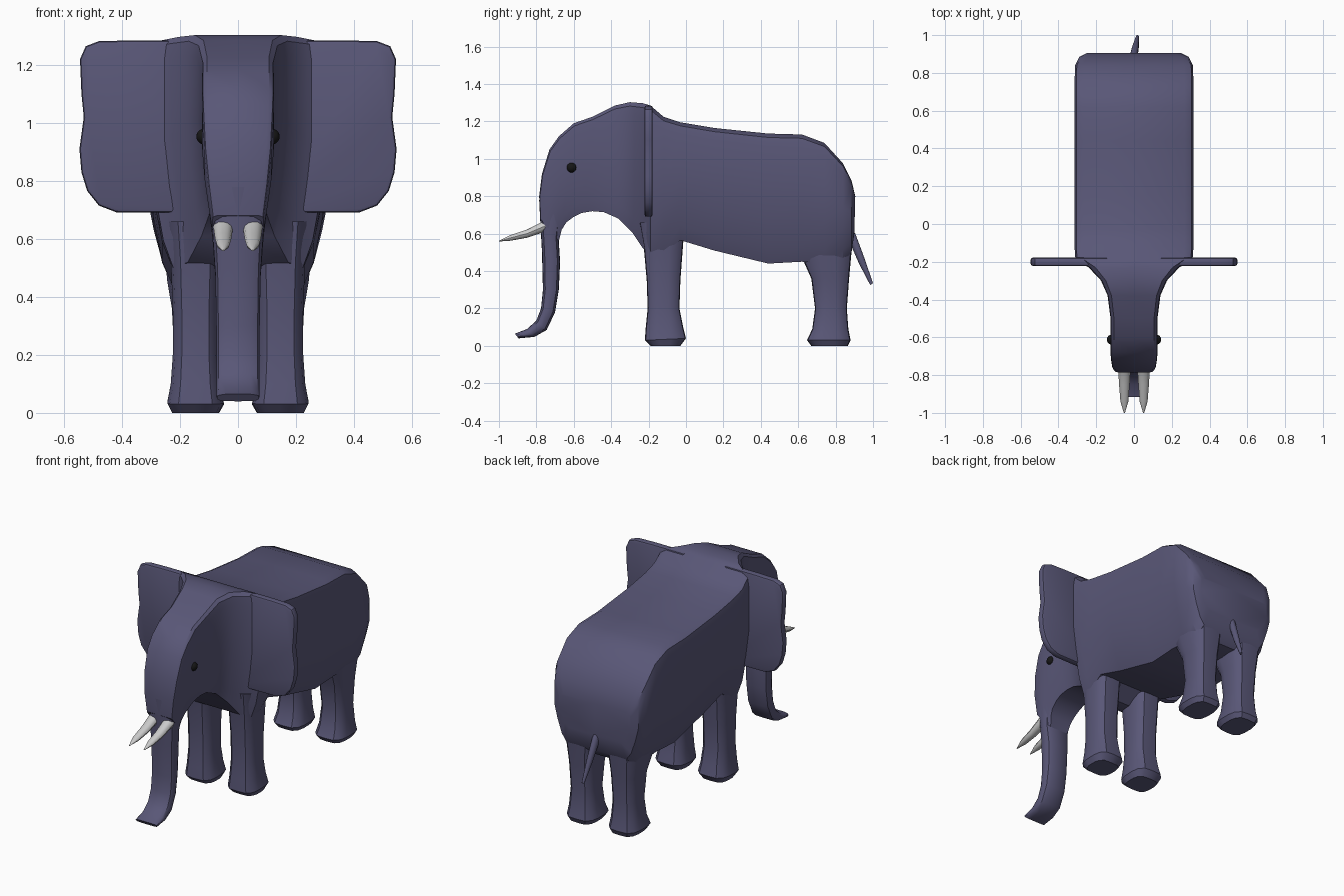
import bpy, bmesh, math
from mathutils import Vector


def material(name, rgb):
    m = bpy.data.materials.new(name)
    m.diffuse_color = (*rgb, 1)
    return m


SKIN = material("skin", (0.10, 0.095, 0.185))
IVORY = material("ivory", (0.78, 0.78, 0.76))
BLACK = material("black", (0.008, 0.008, 0.008))

# half cross-sections: (share of half width, share of the way from edge A to edge B)
SLAB = [(0, 0), (.85, 0), (.97, .03), (1, .1), (1, .45), (.93, .66), (.83, .88), (.72, 1), (0, 1)]
BOX = [(0, 0), (.6, .02), (.9, .15), (1, .35), (1, .65), (.9, .85), (.6, .98), (0, 1)]
ROUND = [(math.sin(math.pi * i / 6), (1 - math.cos(math.pi * i / 6)) / 2) for i in range(7)]


def finish(bm, name, mat, mirror=False, angle=35):
    bmesh.ops.recalc_face_normals(bm, faces=bm.faces)
    me = bpy.data.meshes.new(name)
    bm.to_mesh(me)
    bm.free()
    me.materials.append(mat)
    ob = bpy.data.objects.new(name, me)
    bpy.context.collection.objects.link(ob)
    bpy.ops.object.select_all(action='DESELECT')
    ob.select_set(True)
    bpy.context.view_layer.objects.active = ob
    bpy.ops.object.shade_smooth_by_angle(angle=math.radians(angle))
    if mirror:
        mod = ob.modifiers.new("mirror", 'MIRROR')
        mod.use_bisect_axis[0] = False
        mod.use_mirror_merge = False
    return ob


def loft(name, rows, section, mat, cx=0.0, mirror=False):
    """rows: (yA, zA, yB, zB, half width[, centre x])"""
    bm = bmesh.new()
    full = section + [(-u, t) for u, t in reversed(section[1:-1])]
    rings = []
    for ya, za, yb, zb, hw, *c in rows:
        x0 = c[0] if c else cx
        rings.append([bm.verts.new((x0 + u * hw, ya + (yb - ya) * t, za + (zb - za) * t))
                      for u, t in full])
    n = len(full)
    for a, b in zip(rings, rings[1:]):
        for i in range(n):
            j = (i + 1) % n
            bm.faces.new((a[i], a[j], b[j], b[i]))
    bm.faces.new(rings[0])
    bm.faces.new(rings[-1])
    return finish(bm, name, mat, mirror)


# torso, neck and head down to the trunk root
loft("body_and_head", [
    (.905, .80, .90, .60, .25), (.885, .885, .885, .50, .29), (.84, .975, .84, .45, .312),
    (.74, 1.085, .74, .44, .315), (.62, 1.13, .62, .45, .315), (.44, 1.135, .44, .44, .315),
    (.15, 1.165, .15, .51, .315), (-.03, 1.195, -.03, .565, .315), (-.12, 1.225, -.12, .50, .315),
    (-.19, 1.285, -.19, .50, .31), (-.23, 1.297, -.23, .52, .24), (-.30, 1.303, -.29, .61, .175),
    (-.38, 1.285, -.36, .68, .14), (-.50, 1.225, -.44, .715, .125), (-.60, 1.19, -.50, .72, .125),
    (-.68, 1.12, -.56, .71, .125), (-.73, 1.05, -.60, .69, .122), (-.77, .92, -.64, .66, .115),
    (-.785, .80, -.665, .62, .103), (-.78, .68, -.68, .56, .088)], SLAB, SKIN)

# trunk
loft("trunk", [
    (-.785, .78, -.665, .66, .10), (-.78, .68, -.68, .56, .088), (-.77, .50, -.673, .45, .078),
    (-.765, .30, -.68, .30, .075), (-.775, .20, -.70, .18, .075), (-.80, .135, -.745, .085, .075),
    (-.85, .09, -.81, .048, .074), (-.915, .065, -.895, .04, .073)], BOX, SKIN)

# legs
loft("front_leg", [
    (-.25, .66, .00, .66, .10), (-.225, .52, -.015, .55, .085), (-.21, .35, -.03, .35, .078),
    (-.205, .20, -.035, .20, .078), (-.215, .10, -.015, .10, .085), (-.22, .03, .00, .04, .097),
    (-.19, .0, -.03, .0, .08)], BOX, SKIN, .147, True)
loft("hind_leg", [
    (.58, .62, .90, .65, .11), (.63, .45, .883, .48, .10), (.67, .36, .872, .36, .083),
    (.69, .20, .86, .20, .075), (.675, .09, .868, .09, .085), (.647, .03, .88, .03, .097),
    (.67, .0, .865, .0, .08)], BOX, SKIN, .145, True)

# tail
loft("tail", [
    (.86, .66, .86, .58, .02, -.008), (.905, .60, .89, .52, .021, 0), (.95, .48, .925, .44, .018, .008),
    (1.0, .335, .985, .325, .008, .018)], ROUND, SKIN)

# ears
bm = bmesh.new()
outline = [(.14, 1.285), (.36, 1.285), (.48, 1.282), (.525, 1.265), (.545, 1.22), (.54, 1.10),
           (.532, 1.02), (.547, .91), (.54, .83), (.52, .765), (.48, .715), (.42, .692), (.14, .69)]
face = bm.faces.new([bm.verts.new((x, -.222, z)) for x, z in outline])
new = bmesh.ops.extrude_face_region(bm, geom=[face])["geom"]
bmesh.ops.translate(bm, vec=Vector((0, .044, 0)), verts=[v for v in new if isinstance(v, bmesh.types.BMVert)])
rims = [e for e in bm.edges if abs(e.verts[0].co.y - e.verts[1].co.y) < .001]
bmesh.ops.bevel(bm, geom=rims, offset=.012, segments=2, affect='EDGES', profile=.5)
finish(bm, "ear", SKIN, True)

# tusks
loft("tusk", [
    (-.68, .72, -.68, .65, .034), (-.75, .672, -.755, .61, .034), (-.85, .622, -.85, .578, .028),
    (-.94, .592, -.94, .562, .021), (-1.0, .562, -1.0, .558, .003)], ROUND, IVORY, .051, True)

# eyes
bm = bmesh.new()
bmesh.ops.create_uvsphere(bm, u_segments=16, v_segments=10, radius=.027)
bmesh.ops.translate(bm, vec=Vector((.117, -.612, .953)), verts=bm.verts)
finish(bm, "eye", BLACK, True)
